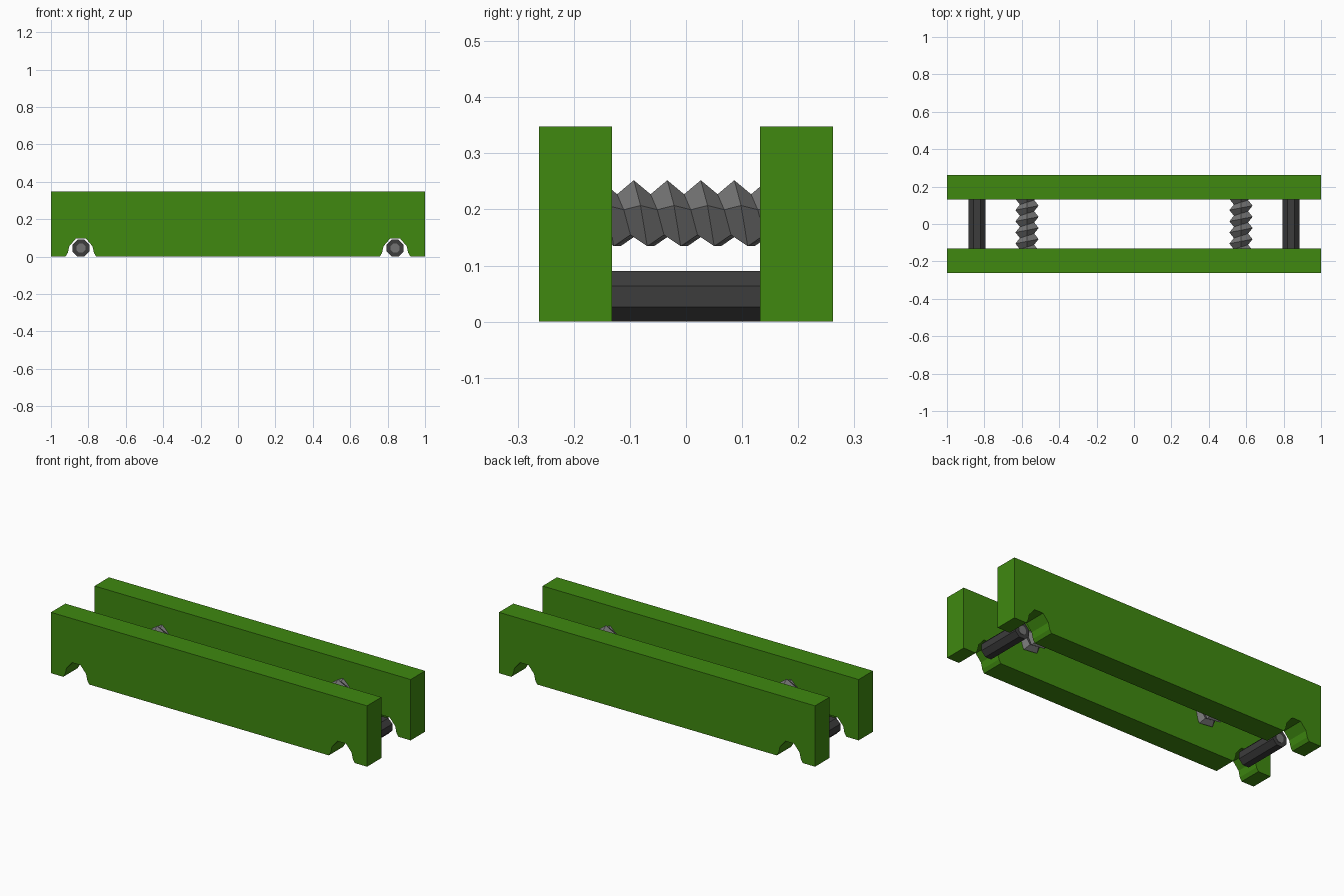
import bpy, bmesh, math

if "Cube" in bpy.data.objects:
    bpy.data.objects.remove(bpy.data.objects["Cube"])


def material(name, rgb):
    m = bpy.data.materials.new(name)
    m.diffuse_color = (*rgb, 1)
    m.use_nodes = True
    m.node_tree.nodes["Principled BSDF"].inputs["Base Color"].default_value = m.diffuse_color
    return m


GREEN = material("green", (0.05, 0.25, 0.005))
DARK = material("dark_steel", (0.045, 0.045, 0.045))
GREY = material("grey_steel", (0.17, 0.17, 0.17))


def finish(bm, name, mat):
    bmesh.ops.recalc_face_normals(bm, faces=bm.faces)
    me = bpy.data.meshes.new(name)
    bm.to_mesh(me)
    bm.free()
    me.materials.append(mat)
    ob = bpy.data.objects.new(name, me)
    bpy.context.collection.objects.link(ob)
    return ob


def extrude_y(name, profile, y0, y1, mat):
    """Extrude an (x, z) profile along y."""
    bm = bmesh.new()
    a = [bm.verts.new((x, y0, z)) for x, z in profile]
    b = [bm.verts.new((x, y1, z)) for x, z in profile]
    n = len(a)
    bm.faces.new(a)
    bm.faces.new(b[::-1])
    for i in range(n):
        bm.faces.new((a[i], b[i], b[(i + 1) % n], a[(i + 1) % n]))
    return finish(bm, name, mat)


def octagon(cx, cz, apothem):
    r = apothem / math.cos(math.pi / 8)
    return [(cx + r * math.cos((i + 0.5) * math.pi / 4),
             cz + r * math.sin((i + 0.5) * math.pi / 4)) for i in range(8)]


def screw(name, cx, cz, outer, inner, pitch, y0, rows, sides=5):
    """Low-poly threaded rod: zigzag columns offset along a helix."""
    bm = bmesh.new()
    cols = []
    for k in range(sides + 1):
        a = math.pi / 2 - k * math.tau / sides
        col = []
        for j in range(rows):
            r = inner if j % 2 else outer
            y = y0 + pitch * (k / sides + j / 2)
            col.append(bm.verts.new((cx + r * math.cos(a), y, cz + r * math.sin(a))))
        cols.append(col)
    for c, d in zip(cols, cols[1:]):
        for j in range(rows - 1):
            bm.faces.new((c[j], d[j], d[j + 1], c[j + 1]))
    bmesh.ops.remove_doubles(bm, verts=bm.verts, dist=1e-4)
    bmesh.ops.holes_fill(bm, edges=[e for e in bm.edges if e.is_boundary])
    return finish(bm, name, GREY)


# Jaws: long blocks with a flared notch near each end of the underside
half = [(0.082, 0), (0.07, 0.02), (0.062, 0.055), (0.027, 0.096)]
notch = [(-x, z) for x, z in half] + half[::-1]
profile = [(-1, 0)]
for cx in (-0.84, 0.84):
    profile += [(cx + x, z) for x, z in notch]
profile += [(1, 0), (1, 0.348), (-1, 0.348)]
extrude_y("front_jaw", profile, -0.262, -0.132, GREEN)
extrude_y("back_jaw", profile, 0.132, 0.262, GREEN)

for side, s in (("left", -1), ("right", 1)):
    # Guide rods lined up with the notches
    extrude_y(side + "_guide_rod", octagon(s * 0.84, 0.045, 0.045), -0.132, 0.132, DARK)
    extrude_y(side + "_rod_core", octagon(s * 0.84, 0.045, 0.024), -0.134, 0.134, GREY)
    # Clamping screws between the jaws
    screw(side + "_screw", s * 0.572, 0.187, 0.065, 0.04, 0.0597, -0.2124, 13)
